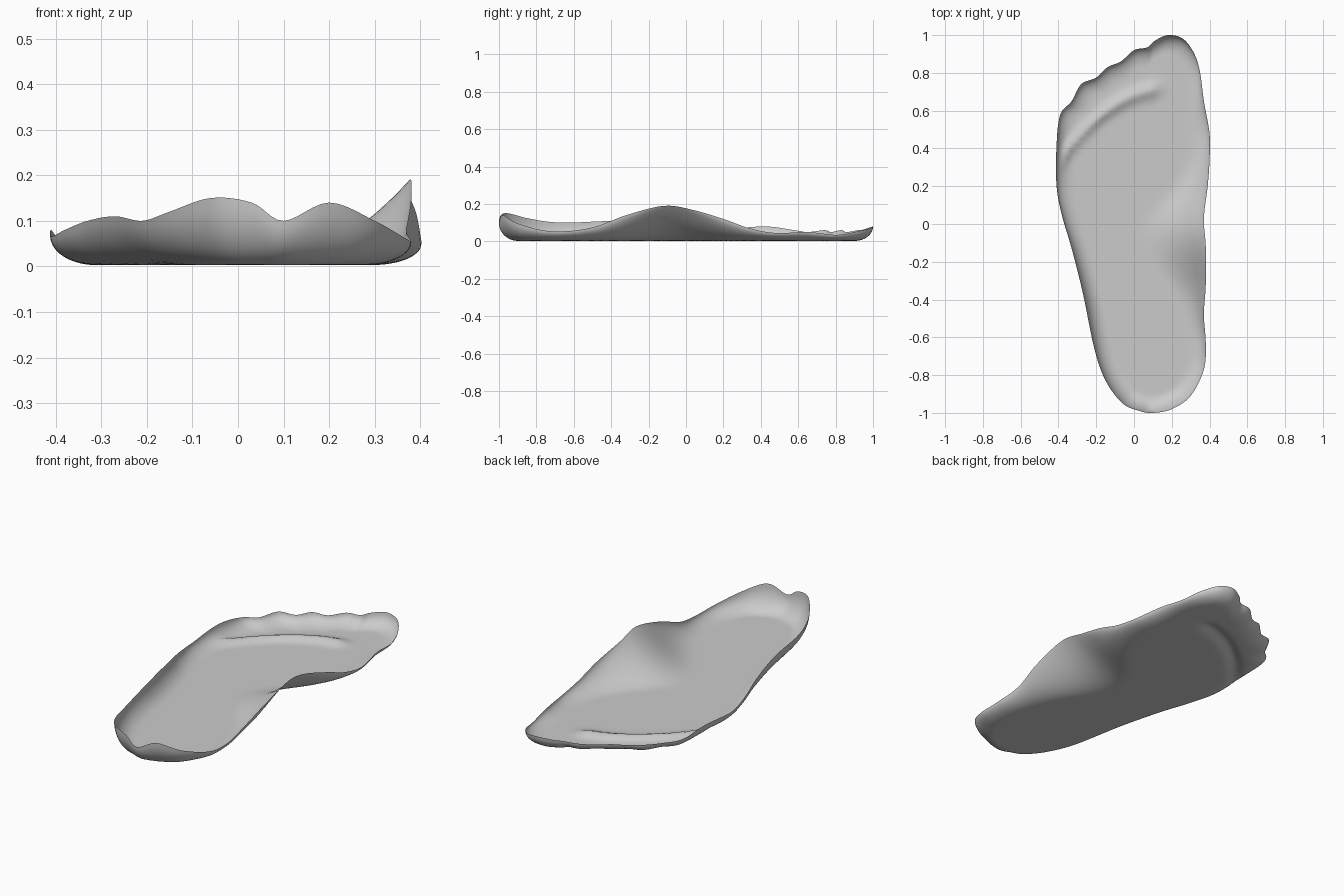
import bpy
import bmesh
from math import exp, sqrt
from mathutils import Vector

default_cube = bpy.data.objects.get("Cube")
if default_cube:
    bpy.data.objects.remove(default_cube, do_unlink=True)

STEPS_PER_SPAN = 6
RINGS = 30
FLOOR = 0.003

# Rim of the footprint (x, y, height): heel, arch side, toes, outer side
RIM = [
    (.1, -1, .1), (.2, -.98, .14), (.3, -.91, .1), (.37, -.77, .06),
    (.38, -.63, .055), (.37, -.48, .08), (.38, -.32, .14), (.38, -.12, .19),
    (.37, .03, .17), (.39, .2, .12), (.4, .34, .07), (.4, .48, .045),
    (.37, .65, .05), (.35, .8, .035), (.32, .9, .05), (.26, .98, .07),
    (.18, 1, .08), (.11, .97, .07), (.07, .935, .06), (0, .92, .06),
    (-.07, .86, .05), (-.14, .83, .06), (-.2, .775, .05), (-.28, .74, .06),
    (-.33, .65, .05), (-.39, .58, .06), (-.41, .42, .08), (-.41, .2, .065),
    (-.38, .04, .08), (-.33, -.13, .1), (-.27, -.37, .11), (-.21, -.66, .1),
    (-.15, -.83, .12), (-.06, -.95, .15), (.03, -.99, .14),
]


def smooth_loop(points, steps):
    """Closed Catmull-Rom curve through the points."""
    pts = [Vector(p) for p in points]
    count = len(pts)
    loop = []
    for i in range(count):
        a, b, c, d = (pts[(i + k) % count] for k in (-1, 0, 1, 2))
        for s in range(steps):
            t = s / steps
            loop.append(b + (c - a) * t / 2
                        + (a * 2 - b * 5 + c * 4 - d) * t * t / 2
                        + (b * 3 - a - c * 3 + d) * t ** 3 / 2)
    return loop


def bell(value, width):
    return exp(-(value / width) ** 2)


def spine(y):
    """Middle line of the flat sole that the rings shrink towards."""
    y = min(max(y, -.7), .5)
    return Vector((.16 * ((y + .05) / .65) ** 2 - .06, y, 0))


def wall_height(rim, distance):
    """Rounded wall that turns into a long ramp under the arch."""
    arch = bell(rim.y + .07, .28) if rim.x > 0 else 0
    u = max(0, 1 - distance / (.1 + .24 * arch))
    rounded = 1 - sqrt(1 - u * u)
    return FLOOR + (rim.z - FLOOR) * (rounded + (u * u - rounded) * arch)


def toe_ridge(x, y):
    """Low crease between the ball of the foot and the toes."""
    line = .68 + .4 * x - 1.2 * x * x
    fade = bell(max(0, x - .08), .06) * bell(min(0, x + .34), .04)
    return .022 * fade * bell(y - line, .04)


# Footprint shell: rings from the rim inwards, closed by a flat sole
bm = bmesh.new()
rim_loop = smooth_loop(RIM, STEPS_PER_SPAN)
rings = []
for r in range(RINGS):
    s = .93 * (r / (RINGS - 1)) ** 1.6
    ring = []
    for rim in rim_loop:
        flat = Vector((rim.x, rim.y, 0))
        pos = flat.lerp(spine(rim.y), s)
        pos.z = wall_height(rim, (pos - flat).length) + toe_ridge(pos.x, pos.y)
        ring.append(bm.verts.new(pos))
    rings.append(ring)
count = len(rim_loop)
for outer, inner in zip(rings, rings[1:]):
    for i in range(count):
        j = (i + 1) % count
        bm.faces.new((outer[i], outer[j], inner[j], inner[i]))
bm.faces.new(rings[-1])
for face in bm.faces:
    face.smooth = True

mesh = bpy.data.meshes.new("foot_sole_shell")
bm.to_mesh(mesh)
bm.free()
shell = bpy.data.objects.new("foot_sole_shell", mesh)
bpy.context.collection.objects.link(shell)

# Plain grey material
grey = bpy.data.materials.new("light_grey")
grey.use_nodes = True
colour = (.6, .6, .6, 1)
grey.diffuse_color = colour
grey.node_tree.nodes["Principled BSDF"].inputs["Base Color"].default_value = colour
mesh.materials.append(grey)
